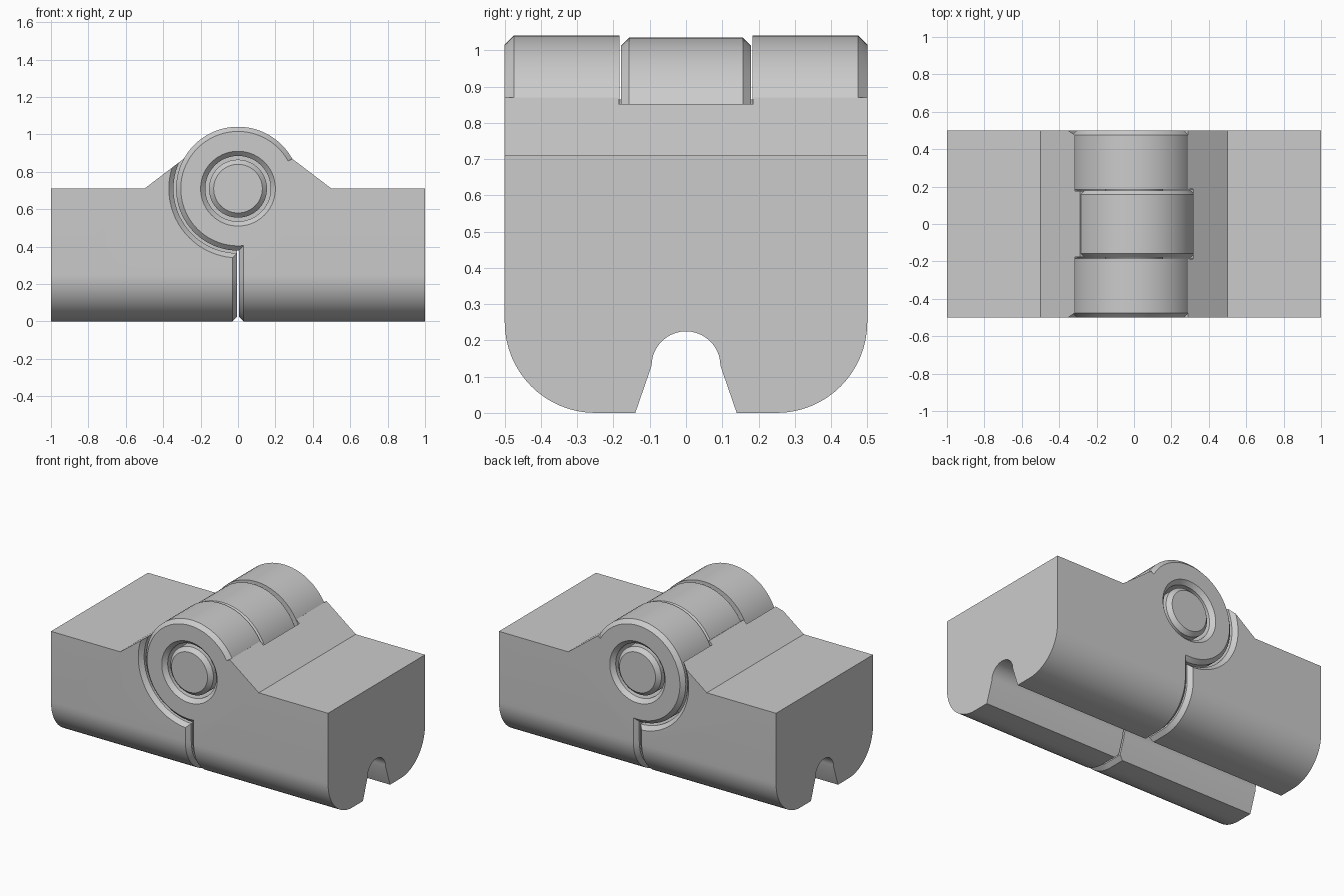
import bpy, bmesh
from math import sin, cos, pi, radians
from mathutils import Vector

AXIS_Z = 0.71      # height of the hinge axis
HALF = 0.5         # half depth of the hinge
EDGE = 0.025       # chamfer size
GAP = 0.005        # half the seam between the leaves

cube = bpy.data.objects.get("Cube")
if cube:
    bpy.data.objects.remove(cube, do_unlink=True)

grey = bpy.data.materials.new("light_grey")
grey.use_nodes = True
grey.diffuse_color = (0.6, 0.6, 0.6, 1)
grey.node_tree.nodes["Principled BSDF"].inputs["Base Color"].default_value = (0.6, 0.6, 0.6, 1)


def finish(name, bm):
    bmesh.ops.recalc_face_normals(bm, faces=bm.faces)
    mesh = bpy.data.meshes.new(name)
    bm.to_mesh(mesh)
    bm.free()
    mesh.materials.append(grey)
    obj = bpy.data.objects.new(name, mesh)
    bpy.context.collection.objects.link(obj)
    return obj


def prism(points, direction):
    """Extrude a closed outline along a direction."""
    bm = bmesh.new()
    face = bm.faces.new([bm.verts.new(p) for p in points])
    new = bmesh.ops.extrude_face_region(bm, geom=[face])["geom"]
    bmesh.ops.translate(bm, vec=Vector(direction),
                        verts=[v for v in new if isinstance(v, bmesh.types.BMVert)])
    bmesh.ops.recalc_face_normals(bm, faces=bm.faces)
    return bm


def turned(name, profile, steps=72):
    """Solid of (radius, y) rings about the hinge axis."""
    bm = bmesh.new()
    rings = []
    for r, y in profile:
        angles = [2 * pi * i / steps for i in range(steps)]
        rings.append([bm.verts.new((r * cos(a), y, AXIS_Z + r * sin(a))) for a in angles])
    for a, b in zip(rings, rings[1:]):
        for i in range(steps):
            j = (i + 1) % steps
            bm.faces.new((a[i], a[j], b[j], b[i]))
    bm.faces.new(rings[0])
    bm.faces.new(rings[-1])
    return finish(name, bm)


def combine(target, tool, operation):
    mod = target.modifiers.new("boolean", "BOOLEAN")
    mod.operation, mod.solver, mod.object = operation, "EXACT", tool
    bpy.context.view_layer.objects.active = target
    bpy.ops.object.modifier_apply(modifier=mod.name)
    bpy.data.objects.remove(tool, do_unlink=True)


def leaf_body(name, side):
    """Block with a ramp to the hinge, rounded underside and chamfered seam."""
    outline = [(GAP, 0), (1, 0), (1, AXIS_Z), (0.5, AXIS_Z), (0.29, 0.87), (GAP, AXIS_Z)]
    bm = prism([(side * x, -HALF, z) for x, z in outline], (0, 2 * HALF, 0))
    low = [e for e in bm.edges if all(v.co.z < 0.001 for v in e.verts)
           and abs(e.verts[0].co.y - e.verts[1].co.y) < 0.001]
    bmesh.ops.bevel(bm, geom=low, offset=0.25, segments=16, profile=0.5, affect="EDGES")
    seam = [e for e in bm.edges if all(abs(v.co.x) < GAP + 0.001 for v in e.verts)
            and min(v.co.z for v in e.verts) < AXIS_Z - 0.01]
    bmesh.ops.bevel(bm, geom=seam, offset=EDGE, segments=1, affect="EDGES")
    body = finish(name, bm)
    # channel along the underside
    arch = [(0.095 * cos(pi * i / 20), 0.13 + 0.095 * sin(pi * i / 20)) for i in range(21)]
    channel = [(0.157, -0.05)] + arch + [(-0.157, -0.05)]
    cutter = finish("channel_cutter", prism([(-1.2, y, z) for y, z in channel], (2.4, 0, 0)))
    combine(body, cutter, "DIFFERENCE")
    return body


# Right leaf, with the middle knuckle and sockets for the outer knuckles
right_leaf = leaf_body("right_leaf", -1)
for s in (-1, 1):
    socket = turned("socket_cutter", [(0.345, s * 0.177), (0.345, s * (HALF - EDGE)),
                                      (0.371, s * (HALF + 0.001)), (0.371, s * 0.6)])
    combine(right_leaf, socket, "DIFFERENCE")
middle = turned("middle_knuckle", [(0.303, -0.179), (0.325, -0.157),
                                   (0.325, 0.157), (0.303, 0.179)])
combine(right_leaf, middle, "UNION")

# Left leaf, with the two outer knuckles and a socket for the middle knuckle
left_leaf = leaf_body("left_leaf", 1)
combine(left_leaf, turned("socket_cutter", [(0.345, -0.186), (0.345, 0.186)]), "DIFFERENCE")
for s in (-1, 1):
    knuckle = turned("outer_knuckle", [(0.331, s * 0.184), (0.331, s * (HALF - EDGE)),
                                       (0.306, s * HALF)])
    combine(left_leaf, knuckle, "UNION")
    bore = turned("bore_cutter", [(0.175, s * 0.1), (0.175, s * (HALF - EDGE)),
                                  (0.201, s * (HALF + 0.001)), (0.201, s * 0.6)])
    combine(left_leaf, bore, "DIFFERENCE")

# Pin through the knuckles
pin = turned("hinge_pin", [(0.13, -HALF), (0.155, EDGE - HALF),
                           (0.155, HALF - EDGE), (0.13, HALF)])

# Smooth the curved faces, keep the chamfers crisp
for obj in (right_leaf, left_leaf, pin):
    bpy.ops.object.select_all(action="DESELECT")
    obj.select_set(True)
    bpy.context.view_layer.objects.active = obj
    bpy.ops.object.shade_smooth_by_angle(angle=radians(25))
